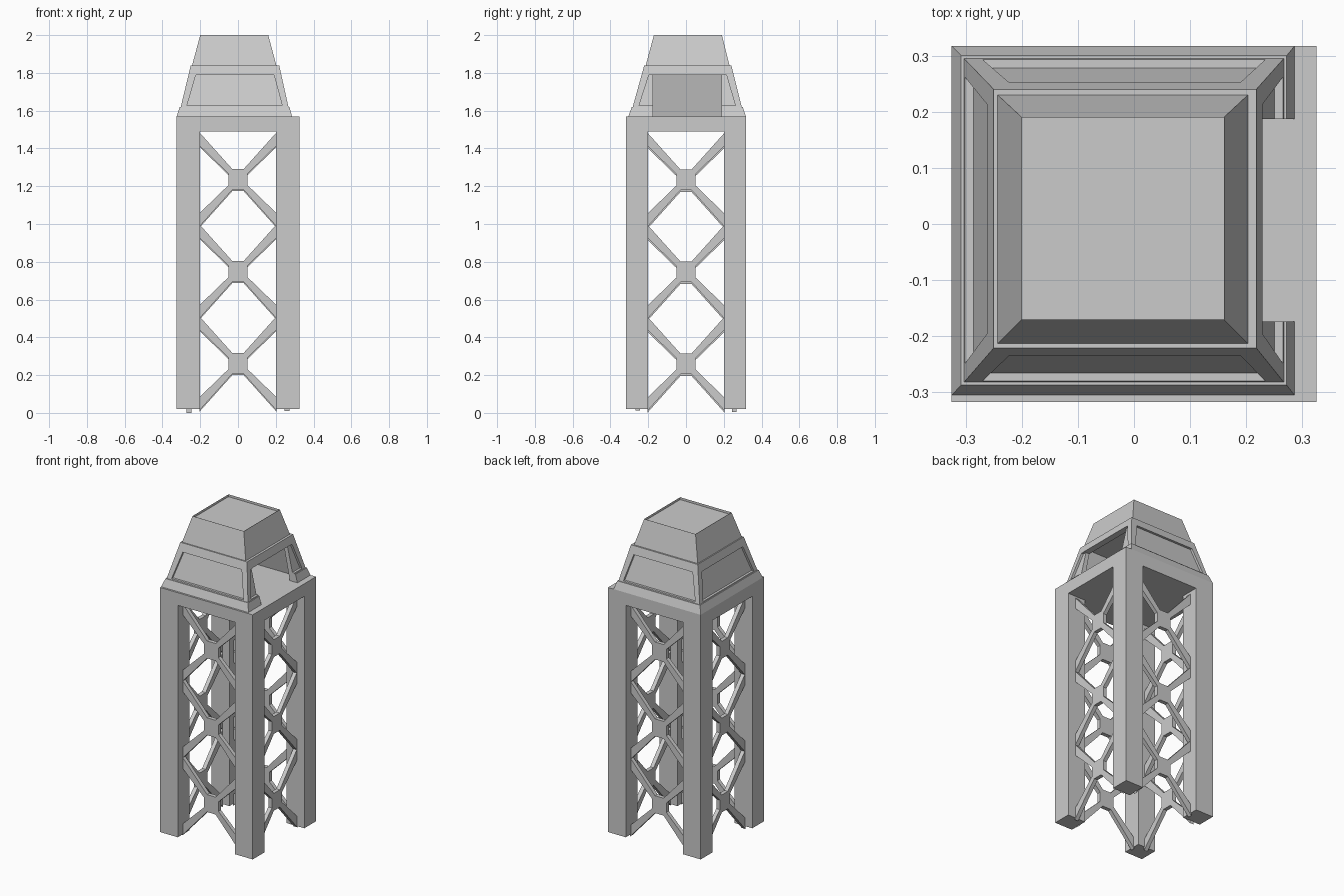
import bpy, bmesh
from mathutils import Vector

if "Cube" in bpy.data.objects:
    bpy.data.objects.remove(bpy.data.objects["Cube"])

X, Y = 0.325, 0.317          # half footprint
Z_LEG, Z_BEAM, Z_DECK = 0.02, 1.49, 1.57


def make(name, bm):
    bmesh.ops.recalc_face_normals(bm, faces=bm.faces)
    me = bpy.data.meshes.new(name)
    bm.to_mesh(me)
    bm.free()
    ob = bpy.data.objects.new(name, me)
    bpy.context.collection.objects.link(ob)
    return ob


def loft(rings):
    """Stack rectangles (x0, x1, y0, y1, z); returns bmesh, side faces per tier, top face."""
    bm = bmesh.new()
    vs = [[bm.verts.new(p) for p in ((a, c, z), (b, c, z), (b, d, z), (a, d, z))]
          for a, b, c, d, z in rings]
    tiers = [[bm.faces.new((lo[i], lo[(i + 1) % 4], hi[(i + 1) % 4], hi[i])) for i in range(4)]
             for lo, hi in zip(vs, vs[1:])]
    bm.faces.new(vs[0][::-1])
    return bm, tiers, bm.faces.new(vs[-1])


def box(name, x0, x1, y0, y1, z0, z1):
    return make(name, loft([(x0, x1, y0, y1, z0), (x0, x1, y0, y1, z1)])[0])


# Four corner legs and the deck on top
for sx, nx in ((-1, "left"), (1, "right")):
    for sy, ny in ((-1, "front"), (1, "back")):
        xs, ys = sorted((sx * 0.2, sx * X)), sorted((sy * 0.2, sy * Y))
        box(f"{ny}_{nx}_leg", *xs, *ys, Z_LEG, Z_BEAM)
box("deck", -X, X, -Y, Y, Z_BEAM, Z_DECK)

# Cross braces: X-shaped plate with a widened hub, extruded
quad = [(0.05, 0.03), (0.205, 0.18), (0.205, 0.25), (0.03, 0.055)]
outline = []
for sx, sz in ((1, 1), (-1, 1), (-1, -1), (1, -1)):
    pts = [(sx * a, sz * b) for a, b in quad]
    outline += pts if sx * sz > 0 else pts[::-1]


def brace(name, along_x, pos, zc, t=0.0125):
    bm = bmesh.new()
    loops = []
    for o in (pos - t, pos + t):
        loops.append([bm.verts.new((u, o, zc + v) if along_x else (o, u, zc + v))
                      for u, v in outline])
    a, b = loops
    n = len(a)
    bm.faces.new(a)
    bm.faces.new(b[::-1])
    for i in range(n):
        j = (i + 1) % n
        bm.faces.new((a[i], b[i], b[j], a[j]))
    make(name, bm)


for side, along_x, pos, base in (("front", True, -0.255, 0.262), ("back", True, 0.255, 0.255),
                                 ("right", False, 0.26, 0.26), ("left", False, -0.26, 0.25)):
    for k in range(3):
        brace(f"{side}_brace_{k + 1}", along_x, pos, base + 0.487 * k)

# Tapered cabin: skirt, panelled wall tier, roof tier
bm, tiers, top = loft([
    (-0.325, 0.286, -0.305, 0.317, Z_DECK),
    (-0.308, 0.272, -0.287, 0.300, 1.62),
    (-0.303, 0.267, -0.282, 0.295, 1.62),
    (-0.250, 0.218, -0.221, 0.240, 1.84),
    (-0.243, 0.203, -0.213, 0.230, 1.84),
    (-0.200, 0.160, -0.170, 0.190, 2.00)])
# Sunken wall panels
for f, inward in zip(tiers[2], ((0, 1, 0), (-1, 0, 0), (0, -1, 0), (1, 0, 0))):
    c = list(f.verts)
    p = [v.co.copy() for v in c]

    def at(u, v):
        return p[0].lerp(p[1], u).lerp(p[3].lerp(p[2], u), v)
    rim = [bm.verts.new(at(u, v)) for u, v in
           ((0.055, 0.03), (0.945, 0.03), (0.92, 0.77), (0.08, 0.77))]
    deep = [bm.verts.new(v.co + Vector(inward) * 0.015) for v in rim]
    bm.faces.remove(f)
    for i in range(4):
        j = (i + 1) % 4
        bm.faces.new((c[i], c[j], rim[j], rim[i]))
        bm.faces.new((rim[i], rim[j], deep[j], deep[i]))
    bm.faces.new(deep)
# Sunken roof top
inner = bmesh.ops.inset_individual(bm, faces=[top], thickness=0.017)
for v in top.verts:
    v.co.z -= 0.015
cabin = make("cabin", bm)

# Hollow interior and doorway
hollow = make("interior_cutter", loft([
    (-0.272, 0.236, -0.252, 0.264, 1.55),
    (-0.215, 0.183, -0.186, 0.205, 1.82)])[0])
door = box("door_cutter", 0.1, 0.4, -0.174, 0.187, 1.55, 1.79)
for cutter in (hollow, door):
    cutter.hide_render = True
    m = cabin.modifiers.new("cut", 'BOOLEAN')
    m.operation, m.solver, m.object = 'DIFFERENCE', 'EXACT', cutter
    bpy.context.view_layer.objects.active = cabin
    bpy.ops.object.modifier_apply(modifier=m.name)
    bpy.data.objects.remove(cutter)
